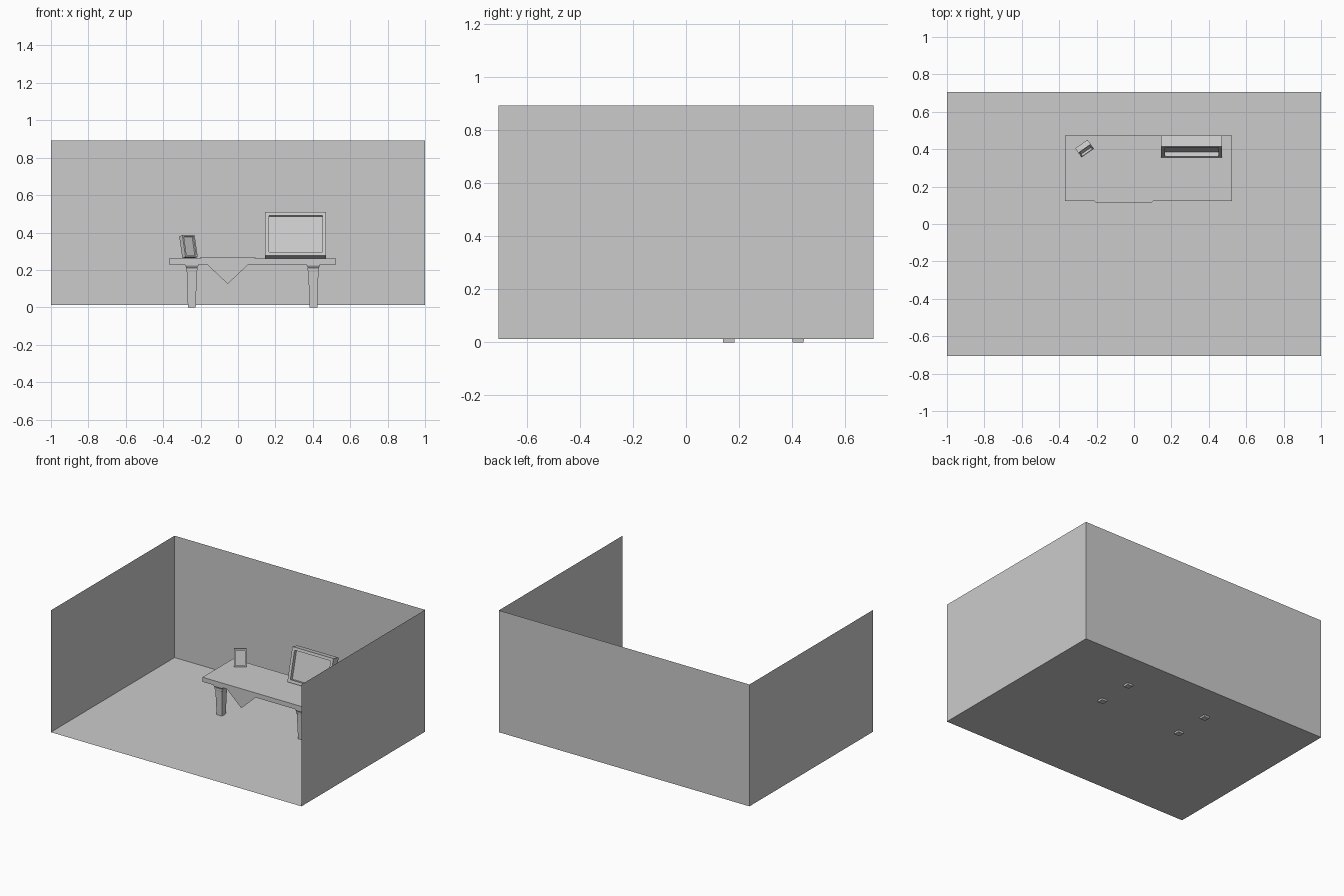
import bpy
import bmesh
from math import radians
from mathutils import Matrix, Vector

if "Cube" in bpy.data.objects:
    bpy.data.objects.remove(bpy.data.objects["Cube"])

# One plain grey for everything
grey = bpy.data.materials.new("plain_grey")
grey.use_nodes = True
COLOUR = (0.6, 0.6, 0.6, 1)
grey.diffuse_color = COLOUR
grey.node_tree.nodes["Principled BSDF"].inputs["Base Color"].default_value = COLOUR


def finish(name, bm):
    mesh = bpy.data.meshes.new(name)
    bm.to_mesh(mesh)
    bm.free()
    mesh.materials.append(grey)
    obj = bpy.data.objects.new(name, mesh)
    bpy.context.collection.objects.link(obj)
    return obj


def box(low, high):
    """Box between two corners."""
    bm = bmesh.new()
    bmesh.ops.create_cube(bm, size=1)
    low, high = Vector(low), Vector(high)
    bmesh.ops.scale(bm, vec=high - low, verts=bm.verts)
    bmesh.ops.translate(bm, vec=(low + high) / 2, verts=bm.verts)
    bm.normal_update()
    return bm


def square_turning(name, x, y, profile):
    """Stack of square rings (half width, height), capped at both ends."""
    bm = bmesh.new()
    rings = []
    for r, z in profile:
        rings.append([bm.verts.new((x + sx * r, y + sy * r, z))
                      for sx, sy in ((-1, -1), (1, -1), (1, 1), (-1, 1))])
    for a, b in zip(rings, rings[1:]):
        for i in range(4):
            j = (i + 1) % 4
            bm.faces.new((a[i], a[j], b[j], b[i]))
    bm.faces.new(rings[0][::-1])
    bm.faces.new(rings[-1])
    return finish(name, bm)


def leaning_frame(name, width, height, depth, rim, recess, place, yaw):
    """Box with a sunken front panel, leaning back about its lower front edge."""
    bm = box((-width / 2, 0, 0), (width / 2, depth, height))
    front = [f for f in bm.faces if f.normal.y < -0.9]
    bmesh.ops.inset_region(bm, faces=front, thickness=rim, use_even_offset=True)
    panel = bmesh.ops.extrude_discrete_faces(bm, faces=front)["faces"]
    bmesh.ops.translate(bm, vec=(0, recess, 0), verts=panel[0].verts)
    turn = (Matrix.Translation(place) @ Matrix.Rotation(radians(yaw), 4, "Z")
            @ Matrix.Rotation(radians(-14), 4, "X"))
    bmesh.ops.transform(bm, matrix=turn, verts=bm.verts)
    return finish(name, bm)


# Room: floor and three walls, open at the front and top
room = box((-1, -0.705, 0.013), (1, 0.705, 0.892))
bmesh.ops.delete(room, geom=[f for f in room.faces
                             if f.normal.z > 0.9 or f.normal.y < -0.9],
                 context="FACES_ONLY")
bmesh.ops.reverse_faces(room, faces=room.faces)
finish("room_shell", room)

# Table
finish("table_top", box((-0.37, 0.123, 0.229), (0.525, 0.473, 0.262)))
leg_profile = [(0.021, 0), (0.027, 0.19), (0.028, 0.196), (0.031, 0.198),
               (0.031, 0.211), (0.029, 0.213), (0.036, 0.224), (0.036, 0.229)]
for side, x in (("right", -0.247), ("left", 0.403)):
    for end, y in (("front", 0.161), ("back", 0.422)):
        square_turning(f"{end}_{side}_leg", x, y, leg_profile)

# Diamond cloth folded over the front edge of the table
cloth = bmesh.new()
TOP, EDGE = 0.266, 0.116
fold_r, fold_l, right, back, left, tip = [cloth.verts.new(c) for c in (
    (-0.205, EDGE, TOP), (0.095, EDGE, TOP), (-0.30, 0.205, TOP),
    (-0.055, 0.455, TOP), (0.19, 0.205, TOP), (-0.055, EDGE, 0.125))]
cloth.faces.new((fold_r, fold_l, left, back, right))
cloth.faces.new((fold_r, tip, fold_l))
finish("table_cloth", cloth)

# Screen and small photo frame standing on the table
leaning_frame("screen", 0.327, 0.24, 0.061, 0.02, 0.025, (0.308, 0.356, 0.277), 0)
leaning_frame("photo_frame", 0.08, 0.12, 0.03, 0.009, 0.012, (-0.248, 0.38, 0.27), 35)
